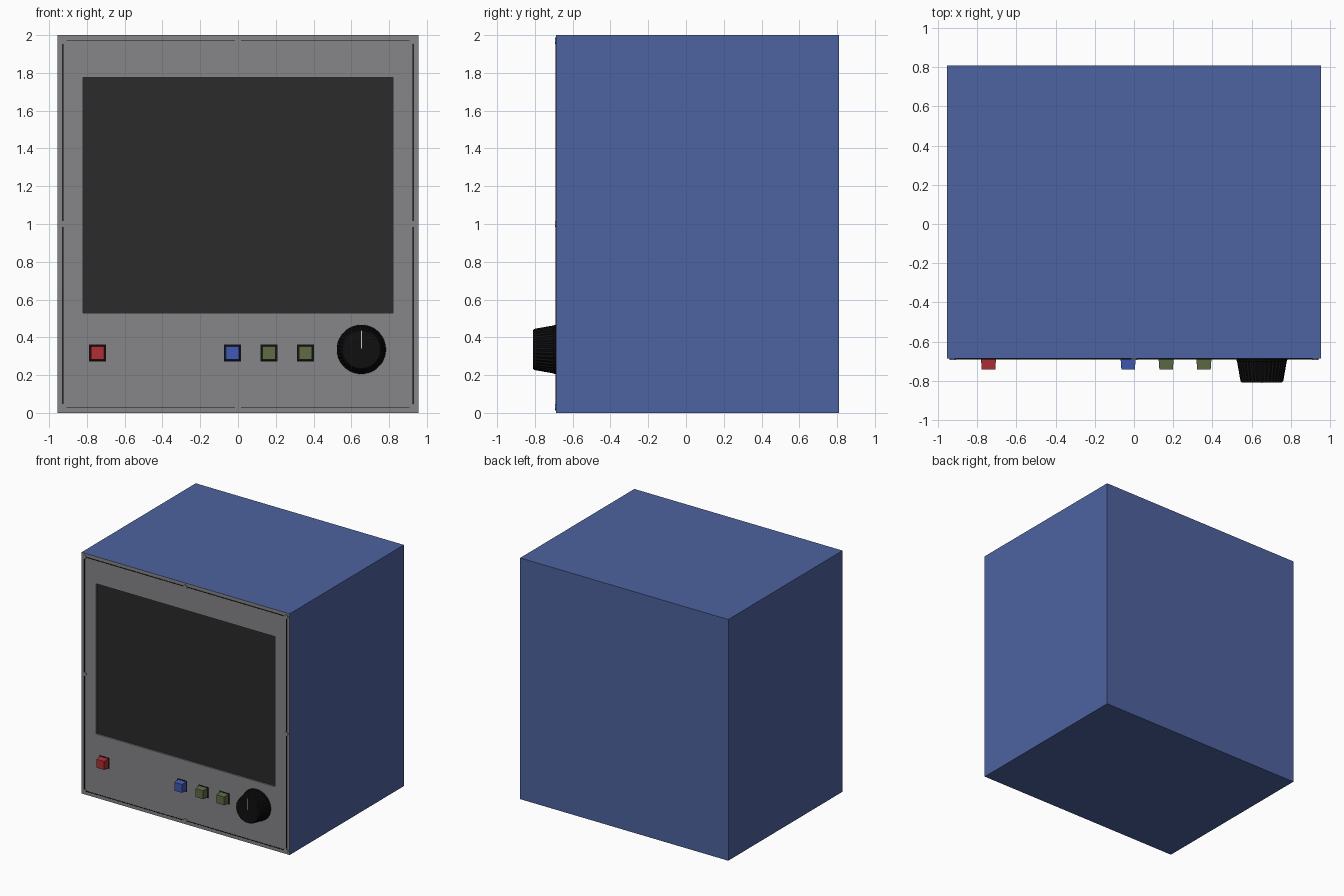
import bpy, bmesh
from math import sin, cos, pi

if "Cube" in bpy.data.objects:
    bpy.data.objects.remove(bpy.data.objects["Cube"])

FRONT, BACK, HALF_W, TOP = -0.687, 0.81, 0.955, 2.0


def material(name, rgb):
    m = bpy.data.materials.new(name)
    m.diffuse_color = (*rgb, 1)
    m.use_nodes = True
    m.node_tree.nodes["Principled BSDF"].inputs["Base Color"].default_value = m.diffuse_color
    return m


BLUE = material("case_blue", (0.075, 0.125, 0.35))
GREY = material("panel_grey", (0.24, 0.24, 0.25))
DARK = material("screen_dark", (0.024, 0.024, 0.024))
BLACK = material("black", (0.005, 0.005, 0.005))
RED = material("button_red", (0.42, 0.03, 0.035))
BUTTON_BLUE = material("button_blue", (0.05, 0.1, 0.45))
GREEN = material("button_green", (0.11, 0.15, 0.06))
WHITE = material("white", (0.8, 0.8, 0.8))


def finish(name, bm, mat, fix_normals=True):
    if fix_normals:
        bmesh.ops.recalc_face_normals(bm, faces=bm.faces)
    mesh = bpy.data.meshes.new(name)
    bm.to_mesh(mesh)
    bm.free()
    mesh.materials.append(mat)
    ob = bpy.data.objects.new(name, mesh)
    bpy.context.collection.objects.link(ob)
    return ob


def rect(bm, x0, x1, z0, z1, y):
    return [bm.verts.new((x, y, z)) for x, z in ((x0, z0), (x1, z0), (x1, z1), (x0, z1))]


def bridge(bm, a, b):
    n = len(a)
    for i in range(n):
        j = (i + 1) % n
        bm.faces.new((a[i], a[j], b[j], b[i]))


def block(name, x, z, w, h, y_base, y_tip, mat, taper=1.0):
    """Square block standing out of the panel, narrowing towards its tip."""
    bm = bmesh.new()
    a = rect(bm, x - w / 2, x + w / 2, z - h / 2, z + h / 2, y_base)
    w, h = w * taper, h * taper
    b = rect(bm, x - w / 2, x + w / 2, z - h / 2, z + h / 2, y_tip)
    bridge(bm, a, b)
    bm.faces.new(a)
    bm.faces.new(b)
    return finish(name, bm, mat)


# Case: box with an open front closed by the panel
bm = bmesh.new()
front = rect(bm, -HALF_W, HALF_W, 0, TOP, FRONT)
back = rect(bm, -HALF_W, HALF_W, 0, TOP, BACK)
bridge(bm, back, front)
bm.faces.new(reversed(back))
finish("case", bm, BLUE, fix_normals=False)

# Front panel with shallow screen opening
SCREEN = (-0.82, 0.82, 0.53, 1.775)
DEPTH = 0.012
bm = bmesh.new()
outer = rect(bm, -HALF_W, HALF_W, 0, TOP, FRONT)
inner = rect(bm, *SCREEN, FRONT)
recess = rect(bm, *SCREEN, FRONT + DEPTH)
bridge(bm, outer, inner)
bridge(bm, inner, recess)
finish("front_panel", bm, GREY, fix_normals=False)

# Screen glass
bm = bmesh.new()
bm.faces.new(rect(bm, *SCREEN, FRONT + DEPTH))
finish("screen", bm, DARK, fix_normals=False)

# Thin black trim line around the panel
curve = bpy.data.curves.new("panel_trim", "CURVE")
curve.dimensions = "3D"
curve.bevel_depth = 0.004
curve.bevel_resolution = 1
spline = curve.splines.new("POLY")
spline.points.add(3)
corners = ((-0.926, 0.03), (0.926, 0.03), (0.926, 1.97), (-0.926, 1.97))
for p, (x, z) in zip(spline.points, corners):
    p.co = (x, FRONT, z, 1)
spline.use_cyclic_u = True
curve.materials.append(BLACK)
bpy.context.collection.objects.link(bpy.data.objects.new("panel_trim", curve))

# Screws at the corners and edge middles
for x in (-0.926, 0, 0.926):
    for z in (0.03, 1.0, 1.97):
        if x == 0 and z == 1.0:
            continue
        bpy.ops.mesh.primitive_cylinder_add(
            vertices=20, radius=0.017, depth=0.014,
            location=(x, FRONT, z), rotation=(pi / 2, 0, 0))
        screw = bpy.context.object
        screw.name = "screw"
        screw.data.materials.append(GREY)
        bpy.ops.object.shade_smooth_by_angle()

# Push buttons in black surrounds
for name, x, mat in (("power_button", -0.743, RED), ("mode_button", -0.03, BUTTON_BLUE),
                     ("minus_button", 0.164, GREEN), ("plus_button", 0.357, GREEN)):
    block(name + "_surround", x, 0.317, 0.09, 0.09, FRONT + 0.004, FRONT - 0.002, BLACK)
    block(name, x, 0.317, 0.077, 0.077, FRONT, -0.742, mat, taper=0.9)

# Fluted, tapering contrast knob
KX, KZ, FLUTES = 0.653, 0.336, 36
bm = bmesh.new()
rings = []
for y, r, groove in ((FRONT, 0.13, 0), (FRONT - 0.012, 0.129, 0), (FRONT - 0.014, 0.127, 0.005),
                     (-0.803, 0.109, 0.004), (-0.81, 0.101, 0)):
    ring = []
    for i in range(FLUTES * 2):
        a = pi * i / FLUTES
        rr = r - groove * (i % 2)
        ring.append(bm.verts.new((KX + rr * cos(a), y, KZ + rr * sin(a))))
    rings.append(ring)
for a, b in zip(rings, rings[1:]):
    bridge(bm, a, b)
bm.faces.new(rings[0])
bm.faces.new(rings[-1])
finish("contrast_knob", bm, BLACK)

# White pointer line on the knob
block("knob_pointer", KX, KZ + 0.053, 0.006, 0.094, -0.806, -0.811, WHITE)
